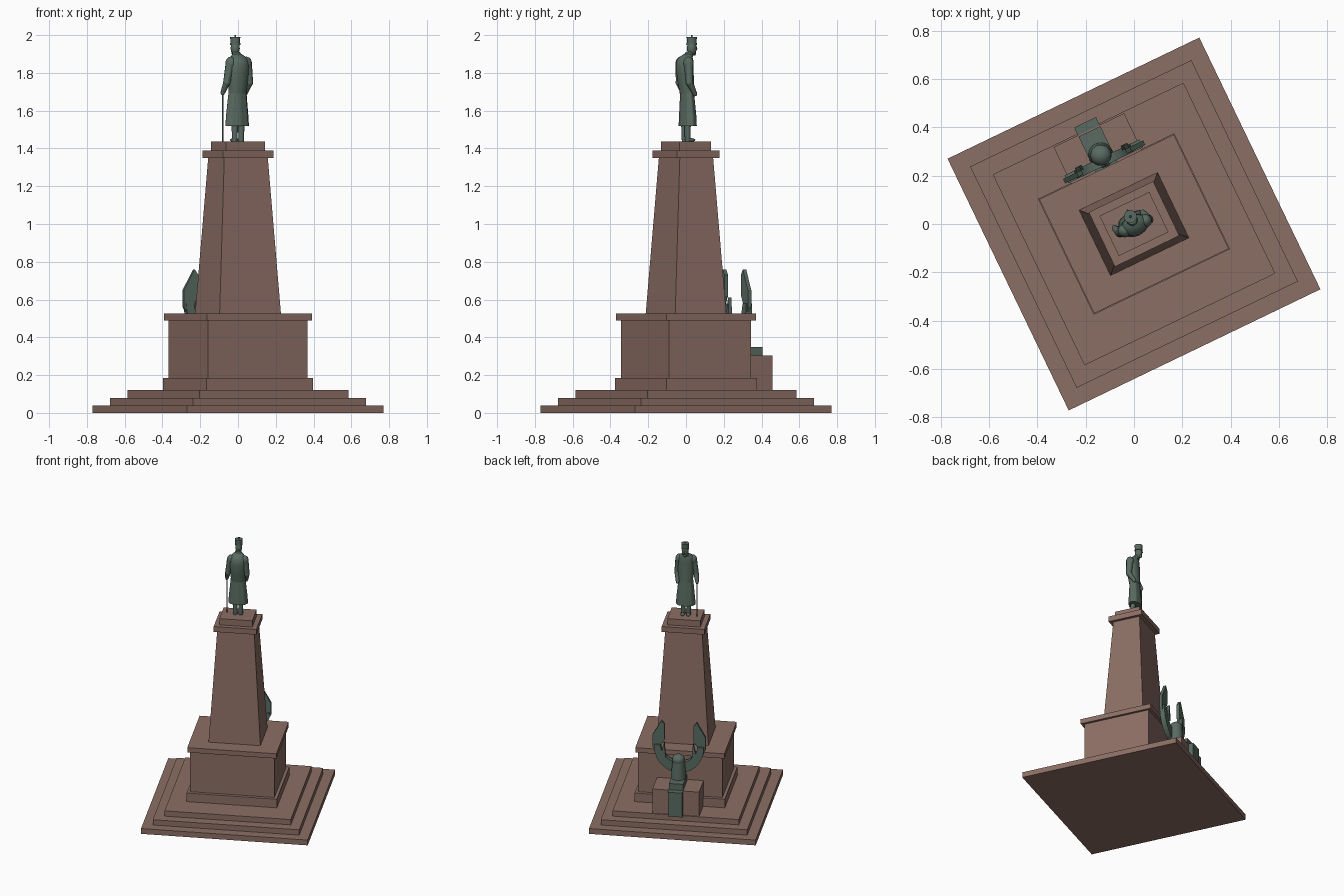
import bpy, bmesh
from math import sin, cos, pi, radians
from mathutils import Vector, Matrix

cube = bpy.data.objects.get("Cube")
if cube:
    bpy.data.objects.remove(cube)

TURN = radians(25.7)   # whole monument is turned on its vertical axis
SIDES = {"left": 1, "right": -1}


def make_material(name, colour):
    material = bpy.data.materials.new(name)
    material.use_nodes = True
    material.diffuse_color = (*colour, 1)
    shader = next(node for node in material.node_tree.nodes if node.type == 'BSDF_PRINCIPLED')
    shader.inputs["Base Color"].default_value = (*colour, 1)
    return material


STONE = make_material("brown stone", (0.26, 0.156, 0.127))
BRONZE = make_material("green bronze", (0.1, 0.147, 0.122))


def finish(name, bm, material=BRONZE, smooth=False):
    bmesh.ops.recalc_face_normals(bm, faces=bm.faces)
    mesh = bpy.data.meshes.new(name)
    bm.to_mesh(mesh)
    bm.free()
    part = bpy.data.objects.new(name, mesh)
    part.rotation_euler.z = TURN
    mesh.materials.append(material)
    bpy.context.collection.objects.link(part)
    if smooth:
        bpy.ops.object.select_all(action='DESELECT')
        part.select_set(True)
        bpy.context.view_layer.objects.active = part
        bpy.ops.object.shade_smooth_by_angle(angle=radians(40))


def skin(name, rings, material=BRONZE, smooth=False):
    """Join rings of equal point count and cap both ends."""
    bm = bmesh.new()
    rows = [[bm.verts.new(point) for point in ring] for ring in rings]
    for low, high in zip(rows, rows[1:]):
        for i in range(len(low)):
            j = i - 1
            bm.faces.new((low[j], low[i], high[i], high[j]))
    bm.faces.new(rows[0])
    bm.faces.new(rows[-1])
    finish(name, bm, material, smooth)


def block(name, width, depth, bottom, top, material=STONE, taper=0, y=0):
    """Box given by half width and half depth, drawn in by taper at the top."""
    def outline(a, b, z):
        return [(-a, y - b, z), (a, y - b, z), (a, y + b, z), (-a, y + b, z)]
    skin(name, [outline(width, depth, bottom),
                outline(width - taper, depth - taper, top)], material)


def turned(name, sections, x=0, flat=1, folds=0, segments=24):
    """Upright oval body from (height, half width, y centre) sections."""
    def oval(z, width, y):
        angles = [2 * pi * i / segments for i in range(segments)]
        waves = [width * (1 + folds * cos(8 * angle)) for angle in angles]
        return [(x + wave * cos(angle), y + wave * flat * sin(angle), z)
                for wave, angle in zip(waves, angles)]
    skin(name, [oval(*section) for section in sections], BRONZE, True)


def ball(name, centre, radii):
    bm = bmesh.new()
    bmesh.ops.create_uvsphere(bm, u_segments=16, v_segments=10, radius=1,
                              matrix=Matrix.LocRotScale(Vector(centre), None, Vector(radii)))
    finish(name, bm, smooth=True)


def limb(name, path, thick, thin, segments=10):
    """Round tube along a path, narrowing steadily from thick to thin."""
    points = [Vector(point) for point in path]
    last = len(points) - 1
    rings = []
    for i, point in enumerate(points):
        along = points[min(i + 1, last)] - points[max(i - 1, 0)]
        across = along.cross(Vector((0, 1, 0))).normalized()
        other = along.cross(across).normalized()
        radius = thick + (thin - thick) * i / last
        angles = [2 * pi * k / segments for k in range(segments)]
        rings.append([point + radius * (across * cos(angle) + other * sin(angle))
                      for angle in angles])
    skin(name, rings, BRONZE, True)


def plate(name, outline, y, half):
    """Flat shape in the x-z plane with thickness along y."""
    skin(name, [[(x, y + offset, z) for x, z in outline] for offset in (-half, half)])


# Three square steps, then the pedestal and the tapered shaft
for i, step in enumerate(("bottom_step", "middle_step", "top_step")):
    half = 0.578 - 0.07 * i
    block(step, half, half, 0.04 * i, 0.04 * (i + 1))
block("pedestal_foot", 0.313, 0.266, 0.12, 0.185)
block("pedestal_block", 0.292, 0.241, 0.185, 0.49)
block("pedestal_cap", 0.309, 0.262, 0.49, 0.526)
block("tapered_shaft", 0.18, 0.15, 0.526, 1.35, taper=0.052)
block("shaft_cap", 0.148, 0.125, 1.35, 1.39)
block("statue_plinth", 0.114, 0.092, 1.39, 1.437)
block("anchor_pedestal", 0.162, 0.1, 0.12, 0.303, y=0.331)

# Anchor: shank laid over the pedestal, crown, curved arms and flukes
block("anchor_shank_top", 0.05, 0.085, 0.3, 0.35, BRONZE, y=0.34)
block("anchor_shank_front", 0.05, 0.02, 0.12, 0.303, BRONZE, y=0.447)
anchor_y = 0.316
turned("anchor_crown", [(0.35, 0.052, anchor_y), (0.42, 0.047, anchor_y), (0.49, 0.04, anchor_y)])
ball("anchor_knob", (0, anchor_y, 0.485), (0.044, 0.044, 0.04))


def crescent(side, steps=10):
    """Quarter ring that thins towards its tip."""
    def edge(sign):
        for i in range(steps + 1):
            angle = pi / 2 * i / steps
            reach = 0.15 + sign * (0.038 - 0.016 * i / steps)
            yield side * reach * sin(angle), 0.58 - 1.08 * reach * cos(angle)
    return list(edge(1)) + list(edge(-1))[::-1]


fluke = [(0.16, 0.52), (0.184, 0.56), (0.184, 0.65), (0.122, 0.76), (0.1, 0.73), (0.1, 0.62)]
barb = [(0.09, 0.49), (0.12, 0.53), (0.1, 0.61)]
for name, side in SIDES.items():
    plate("anchor_arm_" + name, crescent(side), 0.288, 0.018)
    plate("anchor_fluke_" + name, [(side * x, z) for x, z in fluke], 0.285, 0.01)
    plate("anchor_barb_" + name, [(side * x, z) for x, z in barb], 0.305, 0.01)

# Statue: legs, boots and coat
for name, side in SIDES.items():
    turned("leg_" + name, [(1.437, 0.014, 0), (1.54, 0.018, 0)], x=side * 0.019)
    ball("boot_" + name, (side * 0.02, 0.015, 1.445), (0.014, 0.03, 0.01))
turned("coat_skirt", [(1.52, 0.066, 0.01), (1.57, 0.063, 0.01), (1.71, 0.049, 0.006)],
       flat=0.63, folds=0.03, segments=48)
turned("coat_body", [(1.69, 0.048, 0.006), (1.76, 0.055, -0.002), (1.83, 0.059, -0.008),
                     (1.865, 0.056, -0.006), (1.885, 0.043, 0), (1.9, 0.024, 0.01)], flat=0.74)
turned("belt", [(1.7, 0.05, 0.005), (1.715, 0.05, 0.005)], flat=0.7)
turned("collar", [(1.885, 0.027, 0.012), (1.91, 0.02, 0.02)])

# Head with beard and pillbox cap
head_y = 0.034
ball("head", (0, head_y, 1.93), (0.024, 0.026, 0.04))
ball("nose", (0, 0.06, 1.93), (0.004, 0.006, 0.01))
ball("beard", (0, 0.048, 1.905), (0.014, 0.01, 0.014))
turned("cap_band", [(1.948, 0.027, head_y), (1.958, 0.027, head_y)])
turned("cap", [(1.955, 0.025, head_y), (1.99, 0.027, head_y)])
turned("cap_button", [(1.985, 0.006, head_y), (2, 0.003, head_y)])

# Arms, hands and walking cane
cane_x, cane_y = -0.08, 0.02
hands = {"left": (0.054, 0.026, 1.69), "right": (cane_x, cane_y, 1.695)}
elbows = {"left": (0.063, -0.01, 1.75), "right": (-0.069, -0.006, 1.75)}
for name, side in SIDES.items():
    elbow, hand = elbows[name], hands[name]
    shoulder = (side * 0.047, -0.008, 1.85)
    ball("shoulder_" + name, shoulder, (0.028, 0.028, 0.036))
    limb("upper_arm_" + name, [(side * 0.05, -0.009, 1.85), elbow], 0.025, 0.019)
    ball("elbow_" + name, elbow, (0.019, 0.02, 0.022))
    limb("forearm_" + name, [elbow, hand], 0.019, 0.012)
    ball("hand_" + name, hand, (0.011, 0.013, 0.014))
limb("cane", [(cane_x, cane_y, 1.437), (cane_x, cane_y, 1.7)], 0.004, 0.004)
